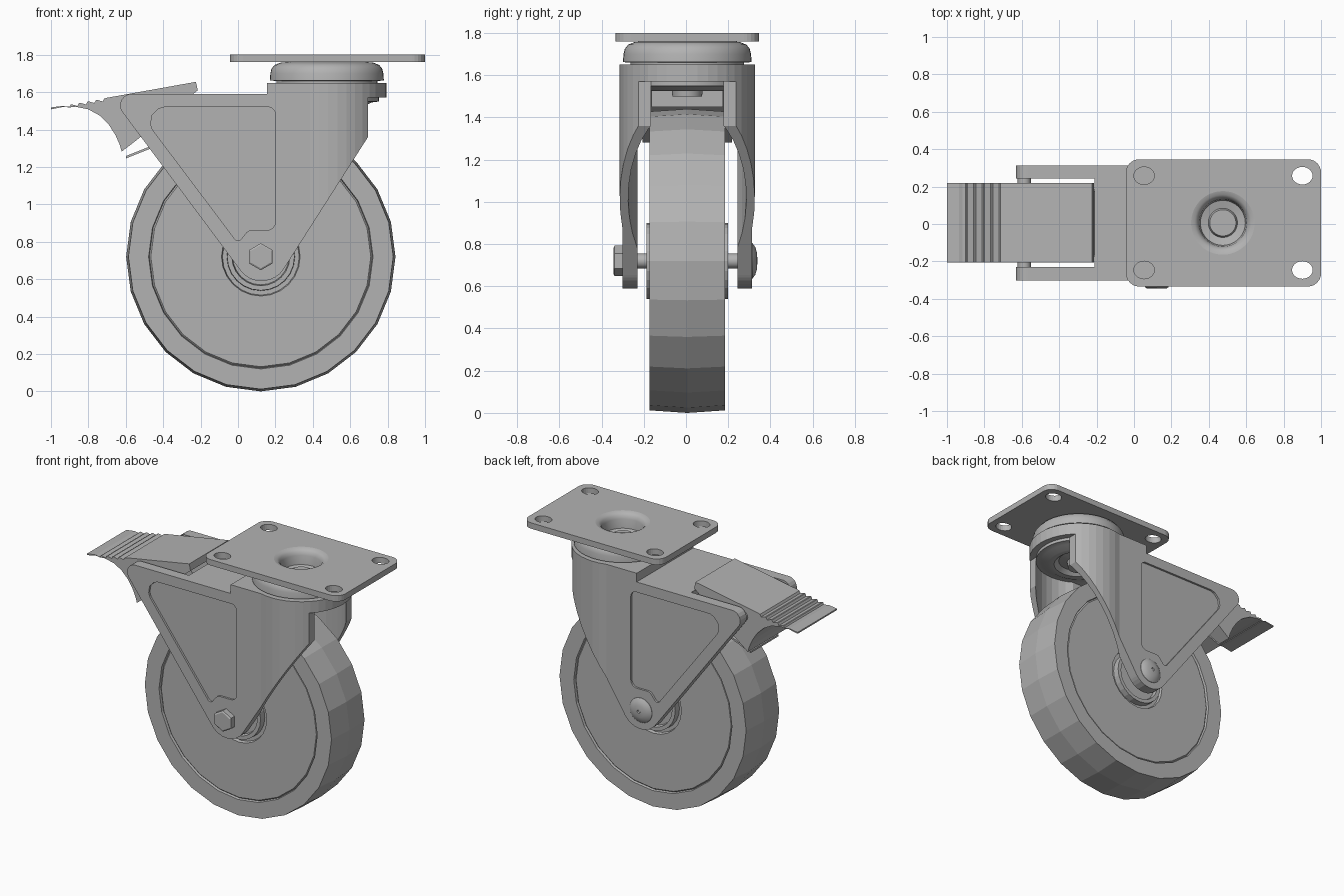
import bpy
import bmesh
from math import sin, cos, tan, radians, pi
from mathutils import Vector, Matrix

if "Cube" in bpy.data.objects:
    bpy.data.objects.remove(bpy.data.objects["Cube"])

steel = bpy.data.materials.new("plain grey")
steel.use_nodes = True
GREY = (0.45, 0.45, 0.45, 1)
steel.diffuse_color = GREY
steel.node_tree.nodes["Principled BSDF"].inputs["Base Color"].default_value = GREY

CY = 0.006               # middle of the caster across its width
AXLE = (0.122, CY, 0.72)
SWIVEL_X = 0.475


def finish(bm, name, smooth=None):
    bmesh.ops.recalc_face_normals(bm, faces=bm.faces)
    mesh = bpy.data.meshes.new(name)
    bm.to_mesh(mesh)
    bm.free()
    ob = bpy.data.objects.new(name, mesh)
    bpy.context.collection.objects.link(ob)
    mesh.materials.append(steel)
    if smooth:
        bpy.ops.object.select_all(action='DESELECT')
        ob.select_set(True)
        bpy.context.view_layer.objects.active = ob
        bpy.ops.object.shade_smooth_by_angle(angle=radians(smooth))
    return ob


def prism(name, outline, lo, hi, axis='z'):
    """Extrude a 2D outline between lo and hi along y or z."""
    bm = bmesh.new()
    rings = []
    for h in (lo, hi):
        rings.append([bm.verts.new((a, CY + b, h) if axis == 'z' else (a, CY + h, b))
                      for a, b in outline])
    bm.faces.new(rings[0])
    bm.faces.new(rings[1])
    n = len(outline)
    for i in range(n):
        j = (i + 1) % n
        bm.faces.new((rings[0][i], rings[0][j], rings[1][j], rings[1][i]))
    return finish(bm, name)


def lathe(name, profile, origin, sides=48, axis='z', smooth=None, turn=0.0):
    """Revolve (radius, height) points about an axis through origin."""
    bm = bmesh.new()
    verts = [bm.verts.new((r * cos(turn), r * sin(turn), h)) for r, h in profile]
    edges = [bm.edges.new(pair) for pair in zip(verts, verts[1:])]
    bmesh.ops.spin(bm, geom=verts + edges, cent=(0, 0, 0), axis=(0, 0, 1),
                   angle=2 * pi, steps=sides, use_merge=True)
    bmesh.ops.remove_doubles(bm, verts=bm.verts, dist=0.0002)
    turned = Matrix.Rotation(-pi / 2, 4, 'X') if axis == 'y' else Matrix()
    bm.transform(Matrix.Translation(origin) @ turned)
    return finish(bm, name, smooth)


def arc(r, start, end, steps=20):
    angles = [radians(start + (end - start) * i / steps) for i in range(steps + 1)]
    return [(SWIVEL_X + r * cos(a), r * sin(a)) for a in angles]


def rounded(corners, steps=6):
    """Outline with each (a, b, radius) corner filleted."""
    pts = []
    for i, (a, b, r) in enumerate(corners):
        p = Vector((a, b))
        u = (Vector(corners[i - 1][:2]) - p).normalized()
        v = (Vector(corners[(i + 1) % len(corners)][:2]) - p).normalized()
        if r == 0:
            pts.append((a, b))
            continue
        half = u.angle(v) / 2
        centre = p + (u + v).normalized() * (r / sin(half))
        start = p + u * (r / tan(half)) - centre
        end = p + v * (r / tan(half)) - centre
        for k in range(steps + 1):
            d = start.lerp(end, k / steps).normalized() * r
            pts.append(tuple(centre + d))
    return pts


def cut(ob, tools, operation='DIFFERENCE'):
    for tool in tools:
        mod = ob.modifiers.new("cut", 'BOOLEAN')
        mod.operation = operation
        mod.solver = 'EXACT'
        mod.object = tool
    graph = bpy.context.evaluated_depsgraph_get()
    mesh = bpy.data.meshes.new_from_object(ob.evaluated_get(graph))
    ob.modifiers.clear()
    ob.data = mesh
    for tool in tools:
        bpy.data.objects.remove(tool)


# Wheel: crowned tread, stepped side faces and raised hub
half = [(0.72, 0), (0.708, 0.179), (0.6, 0.179), (0.596, 0.163), (0.588, 0.171),
        (0.21, 0.171), (0.205, 0.15), (0.182, 0.15), (0.18, 0.193), (0.155, 0.193),
        (0.15, 0.165), (0, 0.165)]
lathe("wheel", [(r, -h) for r, h in reversed(half)] + half[1:], AXLE, sides=24, axis='y')

# Fork: two walls bent round the swivel, trimmed to a tapered side profile
walls = (arc(0.32, -106.4, 106.4, 24) + [(-0.9, 0.307), (-0.9, 0.237)]
         + arc(0.28, 122.2, -122.2, 24) + [(-0.9, -0.237), (-0.9, -0.307)])
fork = prism("fork_walls", walls, 0.4, 1.7)
side = rounded([(-0.69, 1.59, 0.06), (0.135, 0.483, 0.14), (0.695, 1.36, 0), (0.695, 1.59, 0)], 10)
cut(fork, [prism("side_trim", side, -0.5, 0.5, 'y')], 'INTERSECT')

# Shallow pressed panel in each fork wall
panel = rounded([(-0.548, 1.52, 0.08), (0.2, 1.52, 0.04), (0.2, 0.862, 0.045),
                 (0.055, 0.862, 0.04), (0.005, 0.80, 0.02), (-0.015, 0.812, 0)])
cut(fork, [prism("panel_cutter", panel, min(s * 0.293, s * 0.4), max(s * 0.293, s * 0.4), 'y')
           for s in (-1, 1)])

# Fork top and raised swivel cap
prism("fork_top", [(-0.21, -0.306), (0.4, -0.306), (0.4, 0.306), (-0.21, 0.306)], 1.55, 1.59)
prism("swivel_cap", arc(0.32, -106.4, 106.4, 24) + [(0.155, 0.307), (0.155, -0.307)], 1.57, 1.65)

# Bearing housing above and below the cap
centre = (SWIVEL_X, CY, 0)
lathe("bearing_housing", [(0.12, 1.64), (0.27, 1.64), (0.27, 1.66), (0.305, 1.662), (0.302, 1.7),
                          (0.296, 1.725), (0.28, 1.745), (0.25, 1.757), (0.2, 1.762), (0.14, 1.762)],
      centre, smooth=30)
lathe("lower_race", [(0, 1.5), (0.07, 1.5), (0.075, 1.54), (0.13, 1.55), (0.16, 1.525), (0.2, 1.525),
                     (0.24, 1.545), (0.278, 1.55), (0.278, 1.575), (0, 1.575)], centre, smooth=30)

# Mounting plate with four bolt holes and a dished centre
plate = prism("mounting_plate", rounded([(-0.043, -0.34, 0.07), (1, -0.34, 0.07),
                                         (1, 0.34, 0.07), (-0.043, 0.34, 0.07)]), 1.76, 1.8)
cutters = []
for x in (0.054, 0.9):
    for s in (-1, 1):
        cutters.append(prism("hole", [(x + 0.055 * cos(k * pi / 12), s * 0.252 + 0.047 * sin(k * pi / 12))
                                      for k in range(24)], 1.7, 1.9))
cutters.append(lathe("dish", [(0, 1.7), (0.17, 1.7), (0.17, 1.9), (0, 1.9)], centre))
cut(plate, cutters)
lathe("plate_dish", [(0.17, 1.8), (0.15, 1.795), (0.135, 1.782), (0.127, 1.76), (0.12, 1.7),
                     (0.078, 1.69), (0.07, 1.71), (0, 1.71)], centre, smooth=40)

# Axle, hexagonal bolt head and domed end
lathe("axle", [(0, -0.32), (0.035, -0.32), (0.035, 0.32), (0, 0.32)], AXLE, 24, 'y', 30)
lathe("bolt_head", [(0, -0.35), (0.062, -0.35), (0.072, -0.344), (0.072, -0.3), (0, -0.3)],
      AXLE, 6, 'y', turn=pi / 2)
lathe("axle_dome", [(0, 0.3), (0.086, 0.3), (0.084, 0.309), (0.066, 0.322), (0.04, 0.33), (0.012, 0.332),
                    (0.008, 0.326), (0, 0.326)], AXLE, 32, 'y', 35)

# Brake pedal: sloped top, ribbed toe and concave underside
ribs = []
for k in range(5):
    x = -0.715 - 0.045 * k
    z = 1.565 - 0.008 * k
    ribs += [(x, z), (x - 0.008, z - 0.015), (x - 0.04, z - 0.006)]
pedal = ([(-0.215, 1.61), (-0.225, 1.655), (-0.7, 1.57)] + ribs +
         [(-1, 1.518), (-1, 1.508), (-0.93, 1.522), (-0.87, 1.522), (-0.8, 1.508), (-0.74, 1.475),
          (-0.69, 1.425), (-0.655, 1.37), (-0.633, 1.32), (-0.622, 1.282), (-0.54, 1.345), (-0.4, 1.46)])
prism("brake_pedal", pedal, -0.213, 0.213, 'y')
prism("brake_spring", [(-0.6, 1.245), (-0.35, 1.345), (-0.35, 1.358), (-0.6, 1.258)], -0.15, 0.15, 'y')
prism("brake_block", [(-0.42, 1.45), (-0.2, 1.45), (-0.2, 1.53), (-0.25, 1.6), (-0.42, 1.56)],
      -0.17, 0.17, 'y')
lathe("pedal_pin", [(0, -0.26), (0.035, -0.26), (0.035, 0.26), (0, 0.26)],
      (-0.587, CY, 1.52), 20, 'y', 35)
